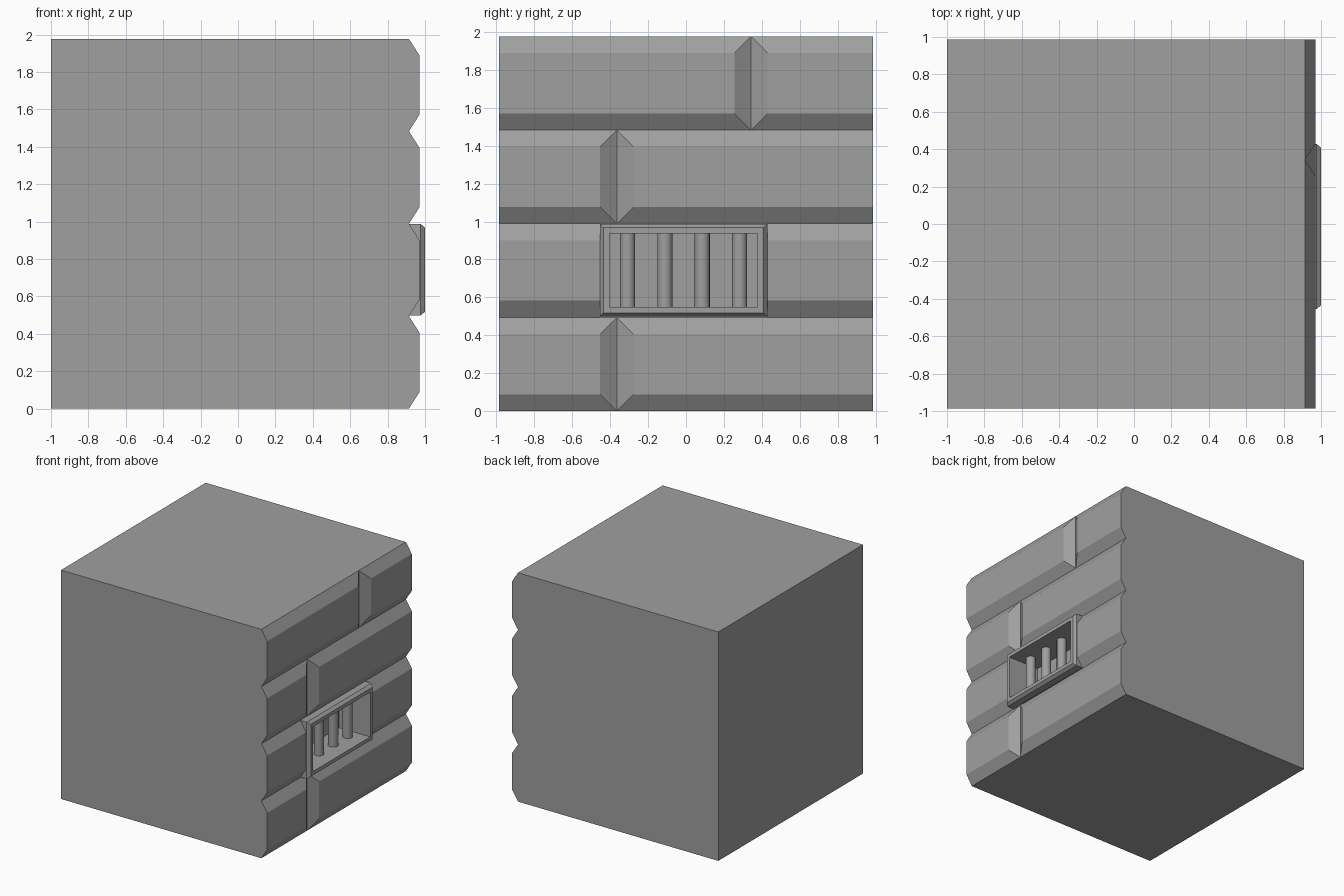
import bpy, bmesh

if "Cube" in bpy.data.objects:
    bpy.data.objects.remove(bpy.data.objects["Cube"])

Y, H = 0.987, 1.977           # half width and height of the block
BACK, GROOVE, FACE = -1.0, 0.914, 0.97
ROW = H / 4
BZ = 0.088                    # brick chamfer width

# Dark grey stone
stone = bpy.data.materials.new("dark_stone")
stone.diffuse_color = (0.35, 0.35, 0.35, 1)
stone.use_nodes = True
stone.node_tree.nodes["Principled BSDF"].inputs["Base Color"].default_value = stone.diffuse_color


def finish(name, bm):
    bmesh.ops.recalc_face_normals(bm, faces=bm.faces)
    me = bpy.data.meshes.new(name)
    bm.to_mesh(me)
    bm.free()
    me.materials.append(stone)
    ob = bpy.data.objects.new(name, me)
    bpy.context.collection.objects.link(ob)
    return ob


def lofted(name, rings, cap_first=False, cap_last=True):
    """Rectangular rings (x, y0, y1, z0, z1) bridged along x."""
    bm = bmesh.new()
    loops = [[bm.verts.new((x, y, z)) for y, z in
              ((y0, z0), (y1, z0), (y1, z1), (y0, z1))]
             for x, y0, y1, z0, z1 in rings]
    for a, b in zip(loops, loops[1:]):
        for i in range(4):
            j = (i + 1) % 4
            bm.faces.new((a[i], a[j], b[j], b[i]))
    if cap_first:
        bm.faces.new(loops[0])
    if cap_last:
        bm.faces.new(loops[-1])
    return finish(name, bm)


def brick(name, row, y0, y1, bevel_left, bevel_right):
    z0, z1 = row * ROW, (row + 1) * ROW
    lofted(name, [(GROOVE, y0, y1, z0, z1),
                  (FACE, y0 + BZ * bevel_left, y1 - BZ * bevel_right,
                   z0 + BZ, z1 - BZ)])


# Wall core, open on the brick side
lofted("wall_core", [(BACK, -Y, Y, 0, H), (GROOVE, -Y, Y, 0, H)],
       cap_first=True, cap_last=False)

# Brick courses split by one vertical joint each
for row, joint in ((0, -0.365), (2, -0.365), (3, 0.343)):
    brick(f"brick_{row}_left", row, -Y, joint, 0, 1)
    brick(f"brick_{row}_right", row, joint, Y, 1, 0)

# Vent course: bricks butt straight against the frame
FY0, FY1, FZ0, FZ1 = -0.455, 0.429, 0.498, 0.988
brick("brick_vent_left", 1, -Y, FY0, 0, 0)
brick("brick_vent_right", 1, FY1, Y, 0, 0)

# Vent frame with chamfered rim and recessed box
lofted("vent_frame", [(x, FY0 + d, FY1 - d, FZ0 + d, FZ1 - d) for x, d in
                      ((GROOVE, 0), (0.975, 0), (1.0, 0.02),
                       (1.0, 0.052), (0.70, 0.052))])

# Vent bars
for i in range(4):
    bpy.ops.mesh.primitive_cylinder_add(
        vertices=16, radius=0.04, depth=FZ1 - FZ0 - 0.104,
        end_fill_type='NOTHING',
        location=(0.85, -0.308 + i * 0.197, (FZ0 + FZ1) / 2))
    bar = bpy.context.object
    bar.name = f"vent_bar_{i + 1}"
    bar.data.materials.append(stone)
    bpy.ops.object.shade_smooth_by_angle()
